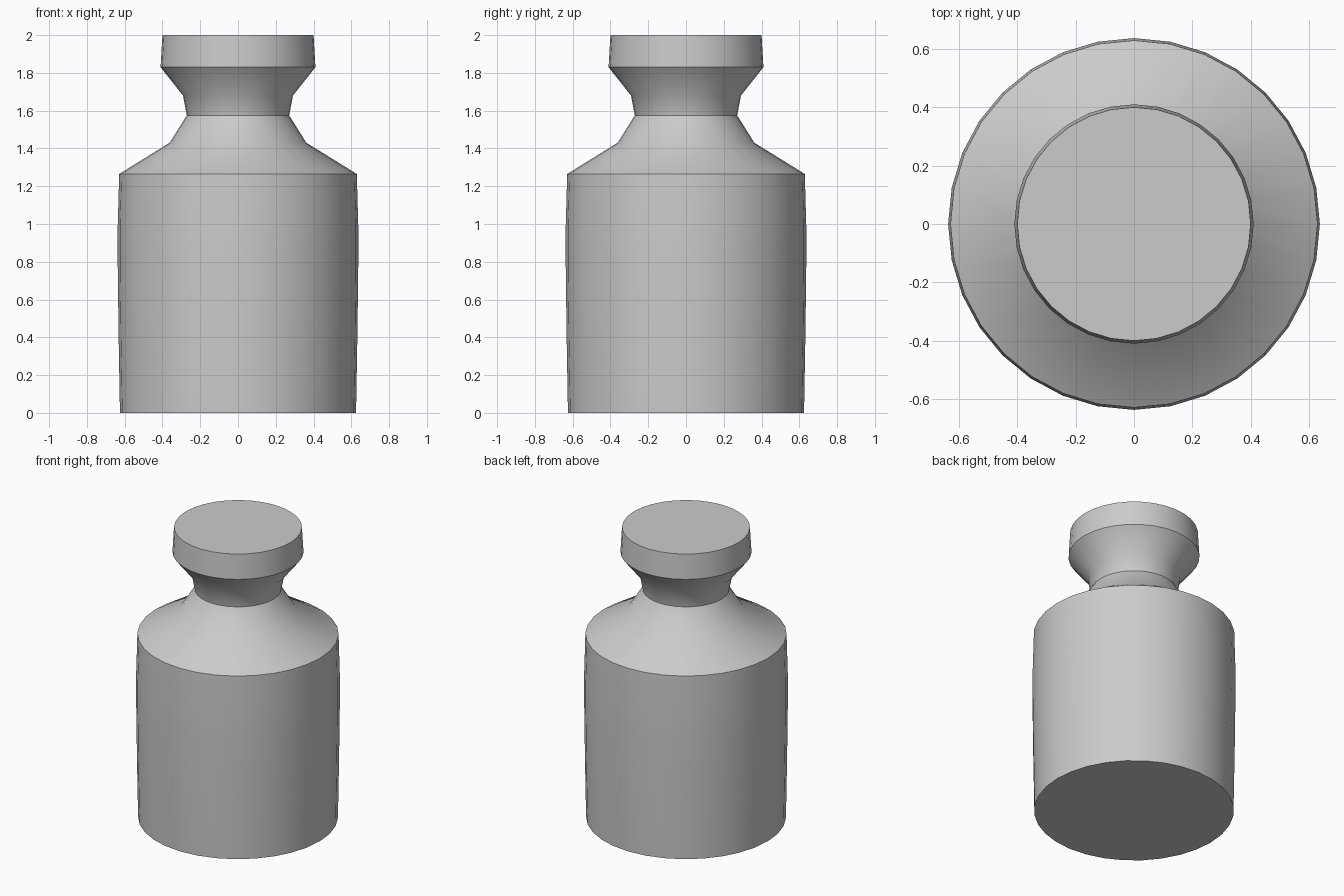
import bpy, bmesh, math

if "Cube" in bpy.data.objects:
    bpy.data.objects.remove(bpy.data.objects["Cube"])

SIDES = 32

# Outer profile (radius, height), base to top
profile = [(0.625, 0), (0.632, 0.4), (0.637, 0.8), (0.637, 0.98), (0.629, 1.265),
           (0.362, 1.43), (0.271, 1.575), (0.291, 1.68), (0.41, 1.83), (0.40, 2.0)]

# Stack of rings joined by quads, capped at both ends
bm = bmesh.new()
rings = [[bm.verts.new((r * math.cos(2 * math.pi * i / SIDES),
                        r * math.sin(2 * math.pi * i / SIDES), z))
          for i in range(SIDES)] for r, z in profile]
for low, high in zip(rings, rings[1:]):
    for i in range(SIDES):
        j = (i + 1) % SIDES
        bm.faces.new((low[i], low[j], high[j], high[i]))
bm.faces.new(rings[0][::-1])
bm.faces.new(rings[-1])

mesh = bpy.data.meshes.new("stoppered_bottle")
bm.to_mesh(mesh)
bm.free()
bottle = bpy.data.objects.new("stoppered_bottle", mesh)
bpy.context.collection.objects.link(bottle)

# Smooth walls with crisp shoulder, neck and rim edges
bpy.context.view_layer.objects.active = bottle
bottle.select_set(True)
bpy.ops.object.shade_smooth_by_angle(angle=math.radians(30))
